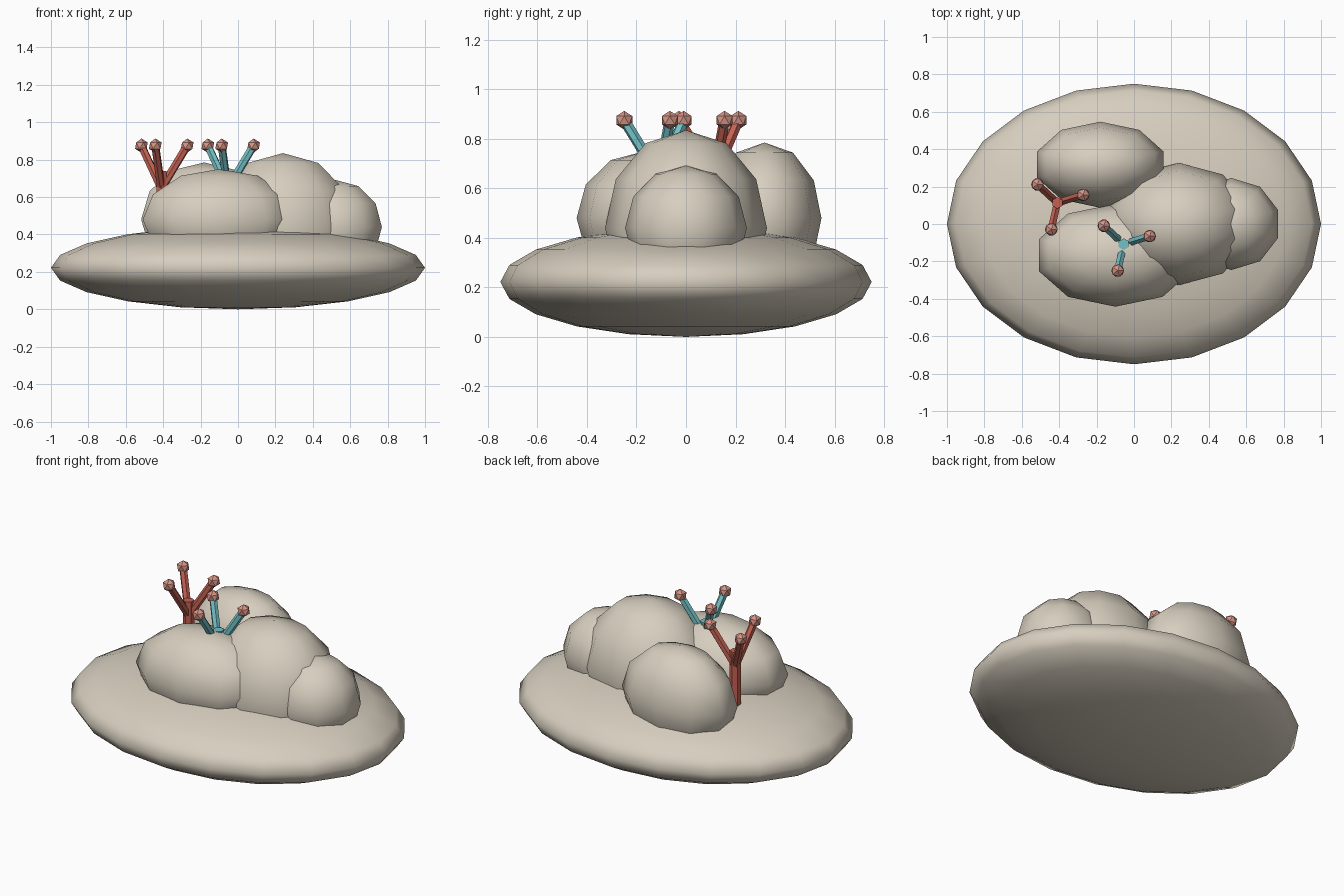
import bpy, math
from mathutils import Vector

if "Cube" in bpy.data.objects:
    bpy.data.objects.remove(bpy.data.objects["Cube"])


def material(name, rgb):
    m = bpy.data.materials.new(name)
    m.diffuse_color = (*rgb, 1)
    m.use_nodes = True
    m.node_tree.nodes["Principled BSDF"].inputs["Base Color"].default_value = m.diffuse_color
    return m


STONE = material("sandy_stone", (0.68, 0.62, 0.52))
RED = material("coral_red", (0.55, 0.12, 0.085))
TEAL = material("coral_teal", (0.17, 0.53, 0.56))
PINK = material("polyp_pink", (0.68, 0.30, 0.24))


def finish(name, mat, smooth):
    o = bpy.context.object
    o.name = name
    o.data.materials.append(mat)
    if smooth:
        bpy.ops.object.shade_smooth()
    return o


def boulder(name, loc, radii, segments, rings):
    bpy.ops.mesh.primitive_uv_sphere_add(segments=segments, ring_count=rings, radius=1, location=loc)
    bpy.context.object.scale = radii
    bpy.ops.object.transform_apply(location=False, rotation=False, scale=True)
    return finish(name, STONE, True)


def rod(name, a, b, r, mat):
    a, b = Vector(a), Vector(b)
    d = b - a
    bpy.ops.mesh.primitive_cylinder_add(vertices=6, radius=r, depth=d.length, location=(a + b) / 2)
    bpy.context.object.rotation_euler = d.to_track_quat('Z', 'Y').to_euler()
    return finish(name, mat, False)


# Flat sea bed mound
boulder("sea_bed", (0, 0, 0.222), (1, 0.75, 0.222), 20, 10)

# Boulders resting on the mound
boulder("large_boulder", (0.24, 0, 0.44), (0.40, 0.327, 0.395), 10, 6)
boulder("front_boulder", (-0.10, -0.167, 0.48), (0.43, 0.275, 0.27), 10, 6)
boulder("back_boulder", (-0.18, 0.317, 0.48), (0.355, 0.23, 0.305), 10, 6)
boulder("small_boulder", (0.52, 0, 0.44), (0.262, 0.246, 0.252), 10, 6)


# Branching corals: trunk, three splayed branches, round tips
def coral(name, x, y, mat):
    rod(name + "_trunk", (x, y, 0.38), (x, y, 0.74), 0.031, mat)
    for i in range(3):
        a = 0.3 + i * math.tau / 3
        tip = (x + 0.145 * math.cos(a), y + 0.145 * math.sin(a), 0.875)
        rod(f"{name}_branch_{i + 1}", (x, y, 0.645), tip, 0.022, mat)
        bpy.ops.mesh.primitive_ico_sphere_add(subdivisions=1, radius=0.038, location=tip)
        finish(f"{name}_tip_{i + 1}", PINK, False)


coral("red_coral", -0.41, 0.113, RED)
coral("teal_coral", -0.055, -0.108, TEAL)
